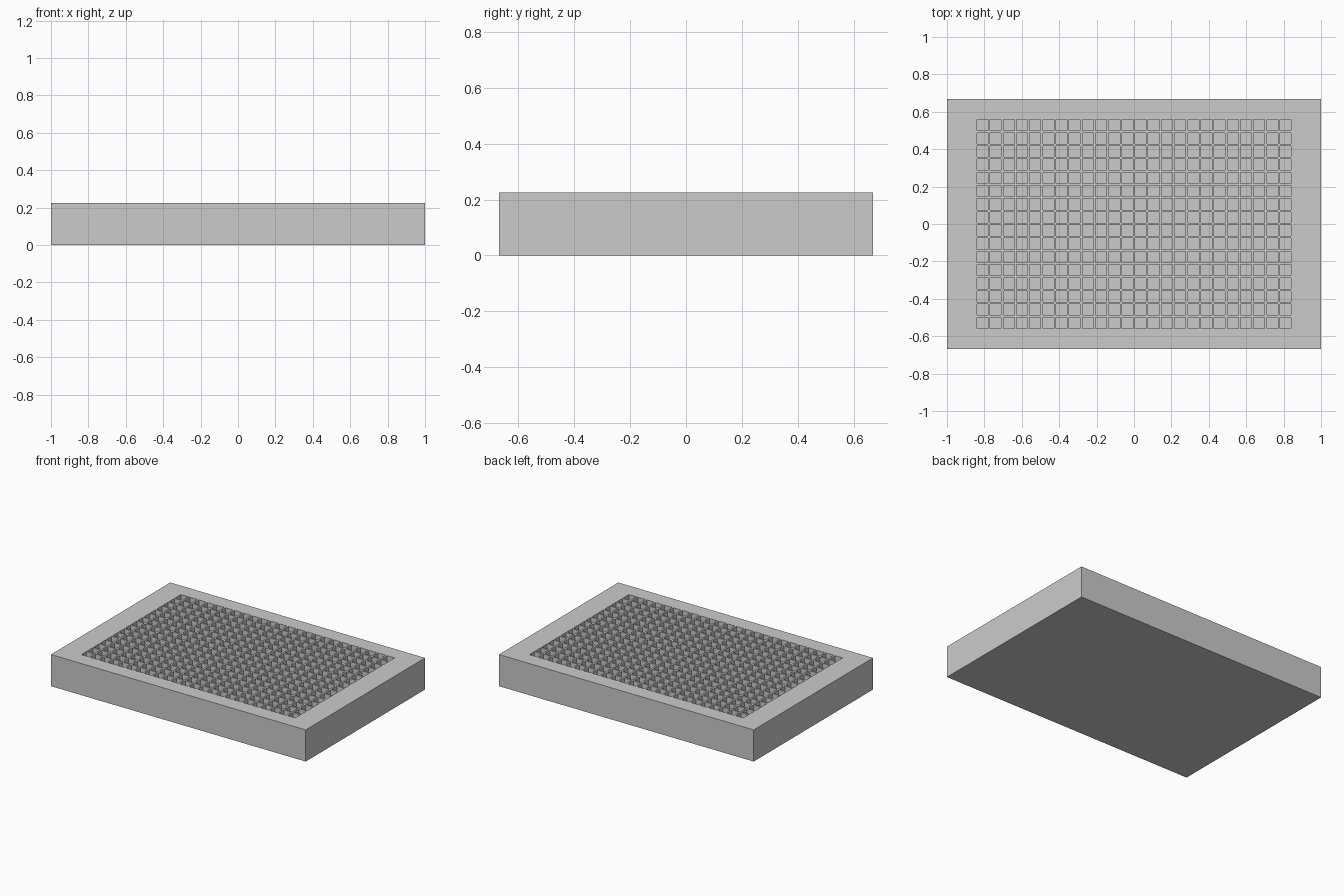
import bpy
import bmesh

old = bpy.data.objects.get("Cube")
if old:
    bpy.data.objects.remove(old, do_unlink=True)

LENGTH, WIDTH, HEIGHT = 2.0, 1.338, 0.2246
COLUMNS, ROWS = 24, 16
PITCH, WELL, DEPTH = 0.07044, 0.059, 0.18


def grid_lines(count, size):
    """Outer edges plus both sides of every well along one axis."""
    lines = [-size / 2]
    for i in range(count):
        centre = (i - (count - 1) / 2) * PITCH
        lines += [centre - WELL / 2, centre + WELL / 2]
    return lines + [size / 2]


# Grey plastic
grey = bpy.data.materials.new("light grey plastic")
grey.use_nodes = True
colour = (0.6, 0.6, 0.6, 1)
grey.diffuse_color = colour
grey.node_tree.nodes["Principled BSDF"].inputs["Base Color"].default_value = colour

# Top deck, divided along the well edges
bm = bmesh.new()
xs, ys = grid_lines(COLUMNS, LENGTH), grid_lines(ROWS, WIDTH)
verts = [[bm.verts.new((x, y, HEIGHT)) for y in ys] for x in xs]
wells = []
for i in range(len(xs) - 1):
    for j in range(len(ys) - 1):
        face = bm.faces.new((verts[i][j], verts[i + 1][j],
                             verts[i + 1][j + 1], verts[i][j + 1]))
        if i % 2 and j % 2:
            wells.append(face)

# Outer walls and closed underside
rim = [e for e in bm.edges if e.is_boundary]
walls = bmesh.ops.extrude_edge_only(bm, edges=rim)["geom"]
for v in walls:
    if isinstance(v, bmesh.types.BMVert):
        v.co.z = 0
bottom = [e for e in bm.edges if all(v.co.z == 0 for v in e.verts)]
bmesh.ops.contextual_create(bm, geom=bottom)

# Square flat-bottomed wells
floors = bmesh.ops.extrude_discrete_faces(bm, faces=wells)["faces"]
for face in floors:
    bmesh.ops.translate(bm, verts=face.verts, vec=(0, 0, -DEPTH))

bmesh.ops.recalc_face_normals(bm, faces=bm.faces)
mesh = bpy.data.meshes.new("well_plate")
bm.to_mesh(mesh)
bm.free()
mesh.materials.append(grey)
plate = bpy.data.objects.new("well_plate", mesh)
bpy.context.collection.objects.link(plate)
